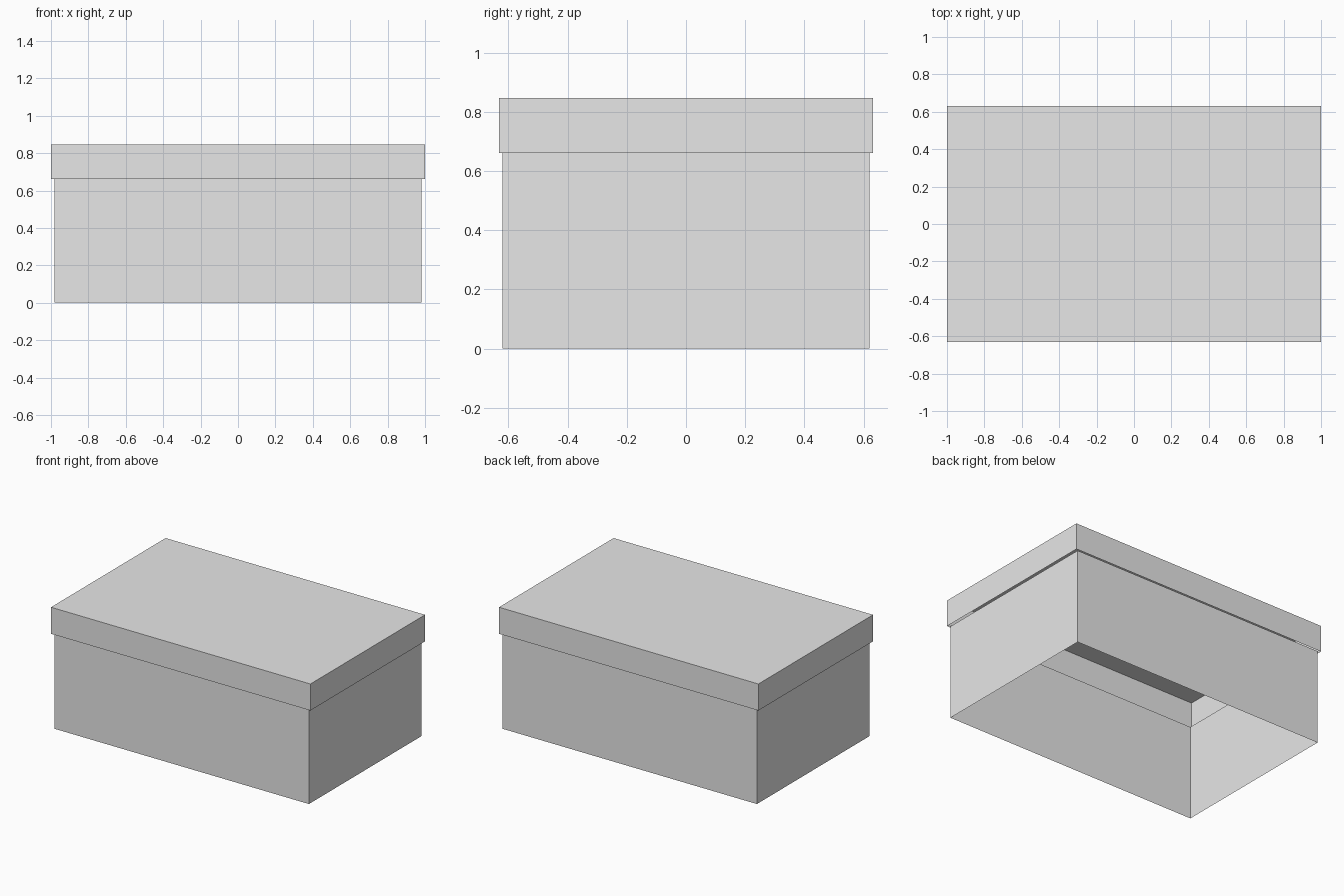
import bpy
import bmesh

cube = bpy.data.objects.get("Cube")
if cube:
    bpy.data.objects.remove(cube, do_unlink=True)

# One plain grey for the whole box
grey = bpy.data.materials.new("light_grey")
grey.use_nodes = True
colour = (0.8, 0.8, 0.8, 1.0)
grey.diffuse_color = colour
grey.node_tree.nodes["Principled BSDF"].inputs["Base Color"].default_value = colour


def thin_shell(name, half_x, half_y, bottom, top, closed_top):
    """Rectangular sleeve of single-sheet walls, optionally closed on top."""
    bm = bmesh.new()
    corners = [(-half_x, -half_y), (half_x, -half_y), (half_x, half_y), (-half_x, half_y)]
    low = [bm.verts.new((x, y, bottom)) for x, y in corners]
    high = [bm.verts.new((x, y, top)) for x, y in corners]
    for i in range(len(corners)):
        j = (i + 1) % len(corners)
        bm.faces.new((low[i], low[j], high[j], high[i]))
    if closed_top:
        bm.faces.new(high)
    mesh = bpy.data.meshes.new(name)
    bm.to_mesh(mesh)
    bm.free()
    mesh.materials.append(grey)
    obj = bpy.data.objects.new(name, mesh)
    bpy.context.collection.objects.link(obj)
    return obj


# Open-bottomed body walls, ending level with the rim of the lid
thin_shell("box_walls", 0.981, 0.62, 0.0, 0.661, False)

# Slightly wider lid, hollow underneath
thin_shell("lid", 1.0, 0.631, 0.661, 0.846, True)
